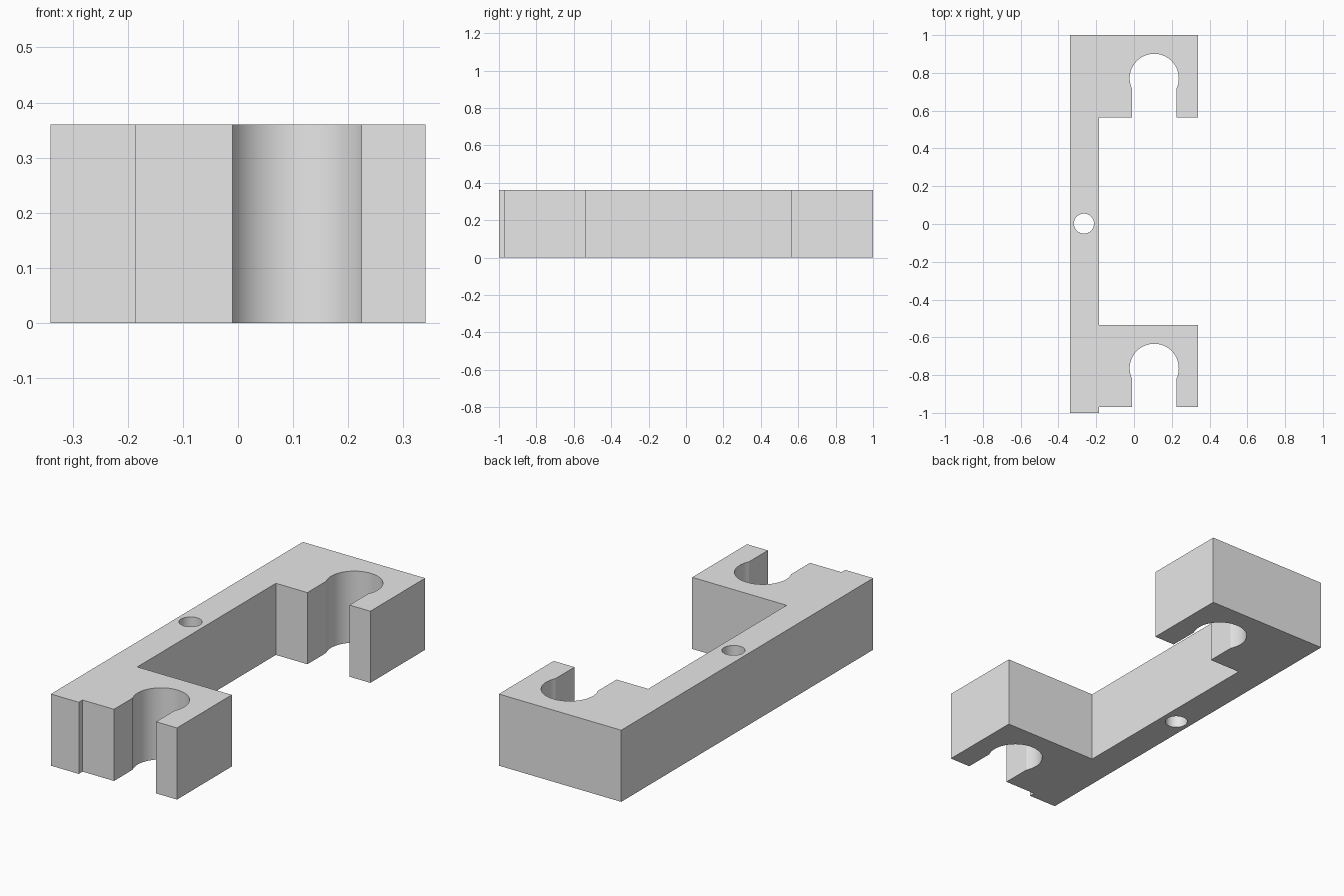
import bpy, bmesh
from math import sin, cos, asin, pi, radians

if "Cube" in bpy.data.objects:
    bpy.data.objects.remove(bpy.data.objects["Cube"], do_unlink=True)

HEIGHT = 0.36
SIDE = 0.34          # half width of the bracket
SPINE = -0.185       # inner face of the spine
CLIP_X, CLIP_R, SLOT = 0.107, 0.13, 0.117

grey = bpy.data.materials.new("plain grey")
grey.use_nodes = True
grey.diffuse_color = (0.8, 0.8, 0.8, 1)
grey.node_tree.nodes["Principled BSDF"].inputs["Base Color"].default_value = (0.8, 0.8, 0.8, 1)


def clip_arm(front, back):
    """Outline of one arm, from the spine along its front, with the keyhole slot."""
    centre_y = front + 0.206
    start = -pi / 2 - asin(SLOT / CLIP_R)
    sweep = -2 * (pi - asin(SLOT / CLIP_R))
    steps = 48
    arc = [(CLIP_X + CLIP_R * cos(start + sweep * i / steps),
            centre_y + CLIP_R * sin(start + sweep * i / steps)) for i in range(steps + 1)]
    return ([(SPINE, front), (CLIP_X - SLOT, front)] + arc
            + [(CLIP_X + SLOT, front), (SIDE, front), (SIDE, back)])


def prism(name, outline, bottom, top):
    bm = bmesh.new()
    face = bm.faces.new([bm.verts.new((x, y, bottom)) for x, y in outline])
    moved = bmesh.ops.extrude_face_region(bm, geom=[face])["geom"]
    bmesh.ops.translate(bm, vec=(0, 0, top - bottom),
                        verts=[v for v in moved if isinstance(v, bmesh.types.BMVert)])
    bmesh.ops.recalc_face_normals(bm, faces=bm.faces)
    mesh = bpy.data.meshes.new(name)
    bm.to_mesh(mesh)
    bm.free()
    mesh.materials.append(grey)
    obj = bpy.data.objects.new(name, mesh)
    bpy.context.collection.objects.link(obj)
    return obj


# Bracket: spine with two clip arms
outline = ([(-SIDE, -1)] + [(SPINE, -1)] + clip_arm(-0.97, -0.535)
           + [(SPINE, -0.535)] + clip_arm(0.565, 1) + [(-SIDE, 1)])
bracket = prism("clip_bracket", outline, 0, HEIGHT)

# Screw hole through the middle of the spine
circle = [(-0.265 + 0.053 * cos(2 * pi * i / 48), 0.002 + 0.053 * sin(2 * pi * i / 48))
          for i in range(48)]
cutter = prism("screw_hole_cutter", circle, -0.1, HEIGHT + 0.1)
cutter.hide_render = True
hole = bracket.modifiers.new("screw hole", 'BOOLEAN')
hole.operation = 'DIFFERENCE'
hole.solver = 'EXACT'
hole.object = cutter

bpy.ops.object.select_all(action='DESELECT')
bracket.select_set(True)
bpy.context.view_layer.objects.active = bracket
bpy.ops.object.modifier_apply(modifier=hole.name)
bpy.data.objects.remove(cutter, do_unlink=True)
bpy.ops.object.shade_smooth_by_angle(angle=radians(20))
